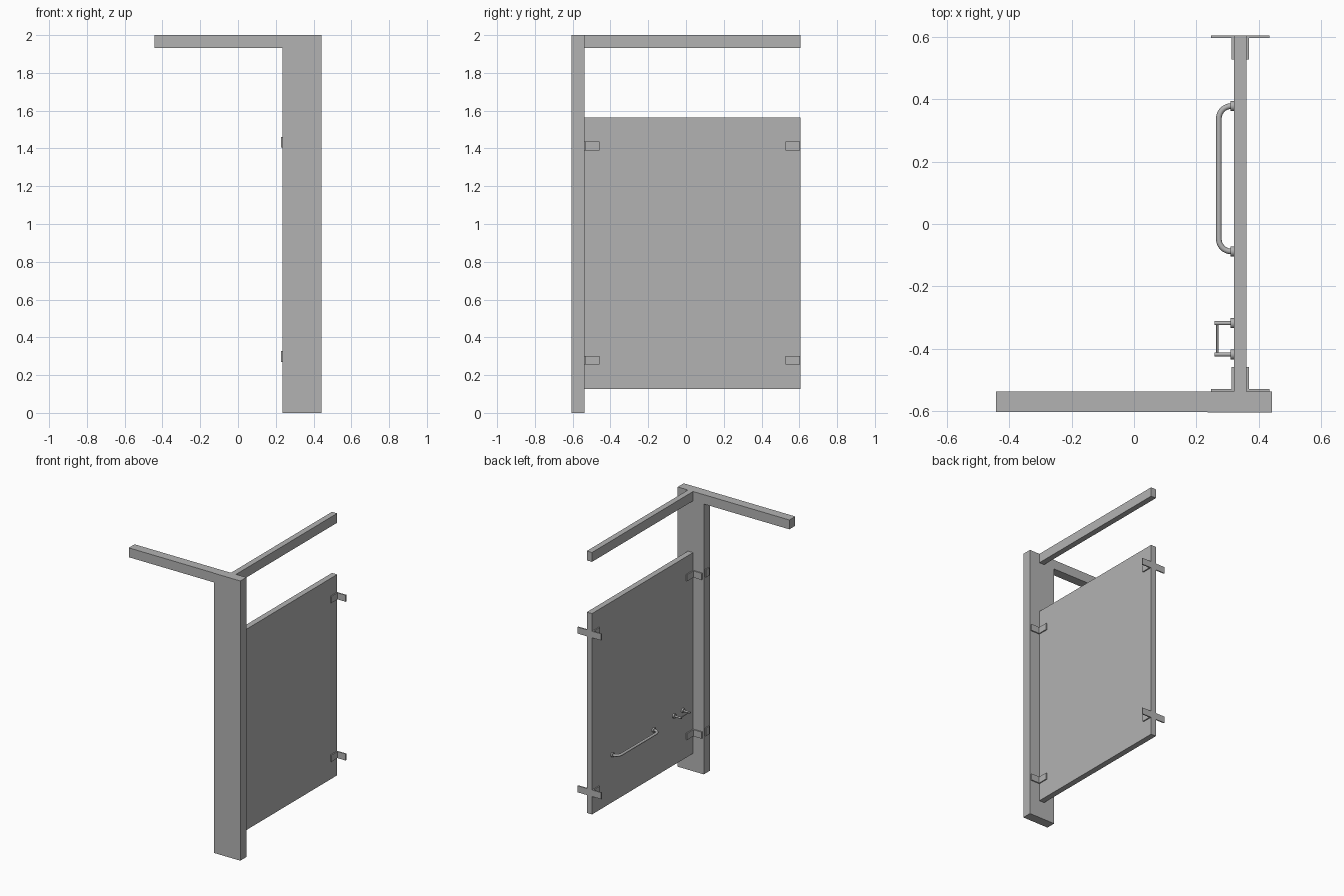
import bpy
from mathutils import Vector

cube = bpy.data.objects.get("Cube")
if cube:
    bpy.data.objects.remove(cube, do_unlink=True)

grey = bpy.data.materials.new("plain_grey")
grey.use_nodes = True
COLOUR = (0.45, 0.45, 0.45, 1)
grey.diffuse_color = COLOUR
grey.node_tree.nodes["Principled BSDF"].inputs["Base Color"].default_value = COLOUR


def box(name, x, y, z):
    """Box from (min, max) ranges on each axis."""
    bpy.ops.mesh.primitive_cube_add(size=1, location=[sum(r) / 2 for r in (x, y, z)])
    ob = bpy.context.object
    ob.name = name
    ob.scale = [r[1] - r[0] for r in (x, y, z)]
    bpy.ops.object.transform_apply(location=False, rotation=False, scale=True)
    ob.data.materials.append(grey)
    return ob


def rod(name, start, end, radius, sides=24):
    """Smooth cylinder between two points."""
    a, b = Vector(start), Vector(end)
    bpy.ops.mesh.primitive_cylinder_add(vertices=sides, radius=radius,
                                        depth=(b - a).length, location=(a + b) / 2)
    ob = bpy.context.object
    ob.name = name
    ob.rotation_euler = (b - a).to_track_quat('Z', 'Y').to_euler()
    ob.data.materials.append(grey)
    bpy.ops.object.shade_smooth_by_angle()
    return ob


FRONT, POST_BACK, BACK = -0.605, -0.537, 0.605
WALL = (0.32, 0.361)          # thickness of panel and side rail
TOP = (1.933, 2.0)

# Post, head rails and partition panel
box("post", (0.235, 0.442), (FRONT, POST_BACK), (0, 2))
box("front_head_rail", (-0.442, 0.235), (FRONT + 0.002, POST_BACK), TOP)
box("side_head_rail", WALL, (POST_BACK, BACK), TOP)
box("partition_panel", WALL, (POST_BACK, BACK), (0.127, 1.563))

# Angle brackets at both ends and on both sides of the panel
T, LEG, WING = 0.008, 0.078, 0.073
for level, z in (("lower", (0.255, 0.302)), ("upper", (1.39, 1.437))):
    for end, edge, inward in (("front", POST_BACK, 1), ("back", BACK, -1)):
        for side, face, out in (("right", WALL[0], -1), ("left", WALL[1], 1)):
            name = f"{level}_{end}_{side}_bracket"
            leg_y = sorted((edge, edge + inward * LEG))
            wing_y = sorted((edge, edge + inward * T))
            box(name + "_leg", sorted((face, face + out * T)), leg_y, z)
            box(name + "_wing", sorted((face + out * T, face + out * WING)), wing_y, z)

# Door hinge plates on the inner edge of the post
for level, z in (("lower", (0.27, 0.327)), ("upper", (1.404, 1.461))):
    box(level + "_hinge_plate", (0.228, 0.235), (-0.59, -0.552), z)

# Grab bar: swept tube with rounded corners
GRAB_Z, BAR_X, BEND = 0.468, 0.272, 0.04
Y0, Y1 = -0.088, 0.378
curve = bpy.data.curves.new("grab_bar", 'CURVE')
curve.dimensions = '3D'
curve.bevel_depth = 0.009
curve.bevel_resolution = 4
curve.resolution_u = 10
path = [(WALL[0], Y0), (BAR_X + BEND, Y0), (BAR_X, Y0 + BEND),
        (BAR_X, Y1 - BEND), (BAR_X + BEND, Y1), (WALL[0], Y1)]
spline = curve.splines.new('BEZIER')
spline.bezier_points.add(len(path) - 1)
K = BEND * 0.552
tangents = [(-1, 0), (-1, 0), (0, 1), (0, 1), (1, 0), (1, 0)]
reach = [0.002, K, K, K, K, 0.002]
for p, (x, y), (tx, ty), r in zip(spline.bezier_points, path, tangents, reach):
    p.handle_left_type = p.handle_right_type = 'FREE'
    p.co = (x, y, GRAB_Z)
    p.handle_left = (x - tx * r, y - ty * r, GRAB_Z)
    p.handle_right = (x + tx * r, y + ty * r, GRAB_Z)
curve.materials.append(grey)
bar = bpy.data.objects.new("grab_bar", curve)
bpy.context.collection.objects.link(bar)
for end, y in (("front", Y0), ("back", Y1)):
    rod(f"grab_bar_{end}_flange", (0.309, y, GRAB_Z), (WALL[0], y, GRAB_Z), 0.016)

# Paper holder: two arms with flanges and a thin spindle
ROLL_Z = 0.48
for end, y in (("front", -0.418), ("back", -0.318)):
    rod(f"holder_{end}_arm", (0.258, y, ROLL_Z), (WALL[0], y, ROLL_Z), 0.0065)
    rod(f"holder_{end}_flange", (0.309, y, ROLL_Z), (WALL[0], y, ROLL_Z), 0.016)
rod("holder_spindle", (0.267, -0.418, ROLL_Z), (0.267, -0.318, ROLL_Z), 0.0035, 16)
